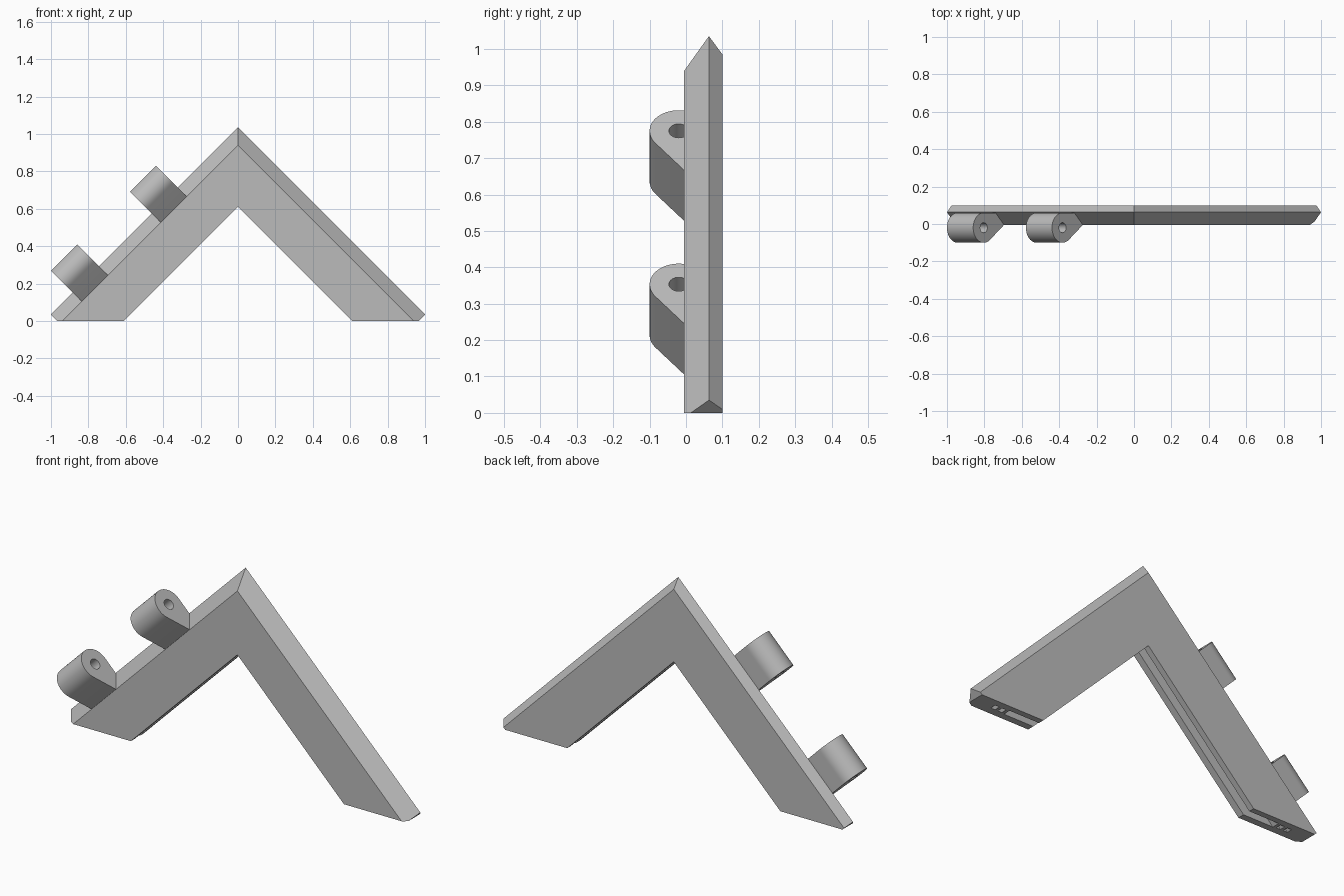
import bpy, bmesh, math
from mathutils import Vector

cube = bpy.data.objects.get("Cube")
if cube:
    bpy.data.objects.remove(cube)

grey = bpy.data.materials.new("plain grey")
grey.use_nodes = True
COLOUR = (0.5, 0.5, 0.5, 1)
grey.diffuse_color = COLOUR
grey.node_tree.nodes["Principled BSDF"].inputs["Base Color"].default_value = COLOUR


def loft(name, loops):
    """Join closed loops of points in order and cap both ends."""
    bm = bmesh.new()
    rings = [[bm.verts.new(p) for p in loop] for loop in loops]
    n = len(rings[0])
    for a, b in zip(rings, rings[1:]):
        for i in range(n):
            j = (i + 1) % n
            bm.faces.new((a[i], a[j], b[j], b[i]))
    bm.faces.new(rings[0])
    bm.faces.new(rings[-1])
    bmesh.ops.recalc_face_normals(bm, faces=bm.faces)
    mesh = bpy.data.meshes.new(name)
    bm.to_mesh(mesh)
    bm.free()
    mesh.materials.append(grey)
    obj = bpy.data.objects.new(name, mesh)
    bpy.context.collection.objects.link(obj)
    return obj


def chevron(name, section, foot=0.0):
    """Sweep a (distance, y) section down both mitred legs to height foot."""
    return loft(name, [
        [(-(d - foot), y, foot) for d, y in section],
        [(0, y, d) for d, y in section],
        [(d - foot, y, foot) for d, y in section]])


def box_section(d0, d1, y0, y1):
    return [(d0, y0), (d1, y0), (d1, y1), (d0, y1)]


def activate(obj):
    bpy.ops.object.select_all(action='DESELECT')
    obj.select_set(True)
    bpy.context.view_layer.objects.active = obj


def cut(obj, cutter):
    mod = obj.modifiers.new("cut", 'BOOLEAN')
    mod.operation = 'DIFFERENCE'
    mod.solver = 'EXACT'
    mod.object = cutter
    activate(obj)
    bpy.ops.object.modifier_apply(modifier=mod.name)
    bpy.data.objects.remove(cutter)


# Mitred frame with a ridged outer edge
FRONT, RIDGE, BACK = -0.005, 0.063, 0.1
frame = chevron("corner_frame", [
    (0.61, FRONT), (0.94, FRONT), (1.035, RIDGE), (0.985, BACK), (0.61, BACK)])

# Trim the outer tips of both feet
bm = bmesh.new()
bm.from_mesh(frame.data)
for side in (-1, 1):
    res = bmesh.ops.bisect_plane(
        bm, geom=bm.verts[:] + bm.edges[:] + bm.faces[:],
        plane_co=(side * 0.965, 0, 0), plane_no=(side, 0, -1), clear_outer=True)
    edges = [e for e in res["geom_cut"] if isinstance(e, bmesh.types.BMEdge)]
    bmesh.ops.contextual_create(bm, geom=edges)
bmesh.ops.recalc_face_normals(bm, faces=bm.faces)
bm.to_mesh(frame.data)
bm.free()

# Panel slot in the inner edge and two narrow channels beside it
for d0, d1, y0, y1 in ((0.5, 0.78, 0.03, 0.07),
                       (0.795, 0.82, 0.035, 0.065),
                       (0.835, 0.86, 0.035, 0.065)):
    cut(frame, chevron("slot_cutter", box_section(d0, d1, y0, y1), -0.1))

# Hinge knuckles along the right leg
ALONG = Vector((1, 0, 1)).normalized()
OUT = Vector((-1, 0, 1)).normalized()
PIN_N, PIN_Y, RADIUS = 0.818, -0.02, 0.08


def place(n, y, u):
    return ALONG * u + OUT * n + Vector((0, y, 0))


def arc(radius, start, end, count):
    angles = [math.radians(start + (end - start) * i / count) for i in range(count + 1)]
    return [(PIN_N + radius * math.cos(a), PIN_Y + radius * math.sin(a)) for a in angles]


def prism(name, profile, u0, u1):
    return loft(name, [[place(n, y, u) for n, y in profile] for u in (u0, u1)])


knuckle = arc(RADIUS, 233, 450, 32) + [(0.64, 0.06), (0.64, -0.004), (0.665, -0.005)]
hole = arc(0.027, 0, 360, 32)[:-1]
for name, u0, u1 in (("lower_hinge_knuckle", -0.516, -0.318),
                     ("upper_hinge_knuckle", 0.081, 0.278)):
    hinge = prism(name, knuckle, u0, u1)
    cut(hinge, prism("pin_hole_cutter", hole, u0 - 0.1, u1 + 0.1))
    activate(hinge)
    bpy.ops.object.shade_smooth_by_angle(angle=math.radians(30))
